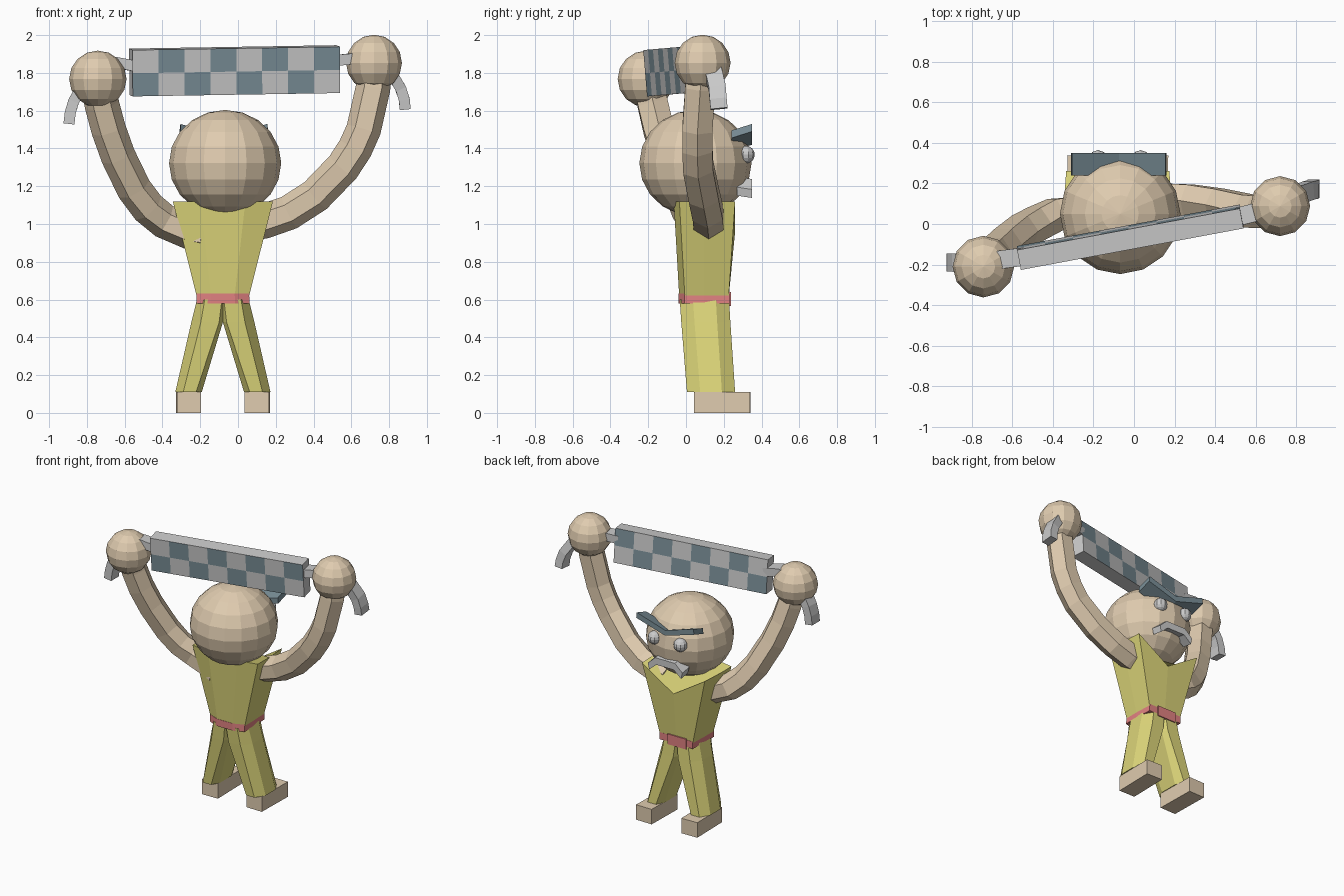
import bpy, bmesh, math
from mathutils import Vector, Matrix

if "Cube" in bpy.data.objects:
    bpy.data.objects.remove(bpy.data.objects["Cube"])


def material(name, rgb):
    m = bpy.data.materials.new(name)
    m.diffuse_color = (*rgb, 1)
    m.use_nodes = True
    m.node_tree.nodes["Principled BSDF"].inputs["Base Color"].default_value = m.diffuse_color
    return m


SKIN = material("skin", (0.74, 0.60, 0.43))
YELLOW = material("yellow_cloth", (0.71, 0.66, 0.19))
RED = material("red_cloth", (0.75, 0.22, 0.22))
DARK = material("dark_slate", (0.20, 0.28, 0.32))
GREY = material("light_grey", (0.6, 0.6, 0.6))


def finish(name, bm, *mats):
    bmesh.ops.recalc_face_normals(bm, faces=bm.faces)
    me = bpy.data.meshes.new(name)
    bm.to_mesh(me)
    bm.free()
    for m in mats:
        me.materials.append(m)
    ob = bpy.data.objects.new(name, me)
    bpy.context.collection.objects.link(ob)
    return ob


def loft(name, rings, mat):
    bm = bmesh.new()
    vs = [[bm.verts.new(p) for p in r] for r in rings]
    n = len(rings[0])
    for a, b in zip(vs, vs[1:]):
        for i in range(n):
            j = (i + 1) % n
            bm.faces.new((a[i], a[j], b[j], b[i]))
    bm.faces.new(vs[0])
    bm.faces.new(vs[-1])
    return finish(name, bm, mat)


def sweep(name, pts, section, mat):
    """Sweep a (side, normal) section along a path; the side axis stays near y."""
    pts = [Vector(p) for p in pts]
    rings = []
    for i, p in enumerate(pts):
        t = (pts[min(i + 1, len(pts) - 1)] - pts[max(i - 1, 0)]).normalized()
        nrm = t.cross(Vector((0, 1, 0))).normalized()
        side = nrm.cross(t)
        rings.append([p + side * a + nrm * b for a, b in section])
    return loft(name, rings, mat)


def rect(w, h):
    return [(-w / 2, -h / 2), (w / 2, -h / 2), (w / 2, h / 2), (-w / 2, h / 2)]


def ngon(n, r):
    return [(r * math.cos(math.tau * (i + .5) / n), r * math.sin(math.tau * (i + .5) / n)) for i in range(n)]


def ball(name, loc, scale, seg, rings, mat):
    bm = bmesh.new()
    bmesh.ops.create_uvsphere(bm, u_segments=seg, v_segments=rings, radius=1)
    bm.transform(Matrix.Translation(loc) @ Matrix.Diagonal((*scale, 1)))
    return finish(name, bm, mat)


def box(name, loc, size, mat, turn=0):
    bm = bmesh.new()
    bmesh.ops.create_cube(bm, size=1)
    bm.transform(Matrix.Translation(loc) @ Matrix.Rotation(turn, 4, 'Z') @ Matrix.Diagonal((*size, 1)))
    return finish(name, bm, mat)


CX = -0.08

# Head, eyes, brow and mouth (the face looks toward +y)
ball("head", (-0.068, 0.05, 1.322), (0.297, 0.297, 0.282), 16, 10, SKIN)
for s in (-1, 1):
    ball("eye", (-0.072 + s * 0.105, 0.317, 1.367), (0.047, 0.047, 0.047), 10, 8, GREY)


def face_strip(name, outline, y0, y1, rise, mat):
    """Extrude an xz outline from y0 to y1, climbing by rise toward the front."""
    loft(name, [[(-0.075 + x, y0, z) for x, z in outline],
                [(-0.075 + x, y1, z + rise) for x, z in outline]], mat)


face_strip("brow", [(-.235, 1.455), (0, 1.385), (.235, 1.455), (.23, 1.495), (0, 1.425), (-.23, 1.495)],
           .24, .35, .035, DARK)
face_strip("mouth", [(-.13, 1.15), (-.07, 1.2), (.07, 1.2), (.13, 1.15),
                     (.14, 1.195), (.08, 1.25), (-.08, 1.25), (-.14, 1.195)], .27, .35, -.012, GREY)


# Jacket flaring to the shoulders, with a V neck on the +y side
def waist(w, y0, y1, z, dip=0, ridge=.03):
    """Eight-point body outline with a low point in the middle of the +y side."""
    ym = (y0 + y1) / 2
    pts = [(w, y0 + ridge, z), (w, ym, z), (w * .96, y1, z), (0, y1, z - dip),
           (-w * .96, y1, z), (-w, ym, z), (-w, y0 + ridge, z), (-w * .45, y0, z), (w * .45, y0, z)]
    return [(CX + x, y, q) for x, y, q in pts]


loft("jacket", [waist(.134, -.035, .225, .6),
                waist(.265, -.065, .26, 1.12, .16)], YELLOW)

# Belt and knot
loft("belt", [waist(.141, -.039, .229, .58), waist(.139, -.039, .229, .632)], RED)
box("belt_knot", (CX - .01, .22, .603), (.15, .035, .075), RED)

# Trouser legs and block feet
for s, side in ((-1, "left"), (1, "right")):
    def leg_ring(a, b, y0, y1, z, inner):
        """Inner edge a, outer edge b; inner is the cut at the inside corners."""
        m, h = (a + b) / 2, (b - a) / 2
        pts = [(b, y0 + .07), (b, y1 - .07), (m + h * .4, y1), (a + inner, y1),
               (a, y1 - inner * 2), (a, y0 + inner * 2), (a + inner, y0), (m + h * .4, y0)]
        return [(CX + s * x, y, z) for x, y in pts]
    loft(side + "_leg", [leg_ring(0, .137, -.033, .228, .6, .005),
                         leg_ring(0, .167, -.025, .235, .48, .02),
                         leg_ring(.112, .252, .005, .26, .11, .03)], YELLOW)
    box(side + "_foot", (CX + s * .182, .192, .055), (.128, .295, .11), SKIN, -s * .02)

# Raised six-sided arms
sweep("left_arm", [(-.17, .03, .945), (-.25, .055, .955), (-.39, .045, 1.015), (-.475, .005, 1.085),
                   (-.55, -.035, 1.185), (-.635, -.1, 1.36), (-.685, -.145, 1.5),
                   (-.72, -.175, 1.63), (-.74, -.2, 1.74)], ngon(6, .092), SKIN)
sweep("right_arm", [(.06, .12, 1.0), (.14, .12, 1.015), (.27, .115, 1.06), (.41, .095, 1.15),
                    (.555, .065, 1.30), (.62, .06, 1.40), (.665, .06, 1.5), (.715, .075, 1.72),
                    (.72, .085, 1.82)], ngon(6, .092), SKIN)

# Fists
ball("left_hand", (-.742, -.21, 1.768), (.152, .152, .15), 12, 8, SKIN)
ball("right_hand", (.72, .088, 1.853), (.148, .148, .149), 12, 8, SKIN)

# Checkered plate held overhead; the solidify rim is plain grey
bm = bmesh.new()
bmesh.ops.create_grid(bm, x_segments=8, y_segments=2, size=1)
for f in bm.faces:
    c = f.calc_center_median()
    f.material_index = (int((c.x + 1) * 4) + (c.y > 0)) % 2
yaw, tilt, lean = math.atan2(.205, 1.1), -.016, .08
bm.transform(Matrix.Translation((-.018, -.065, 1.811)) @ Matrix.Rotation(yaw, 4, 'Z')
             @ Matrix.Rotation(tilt, 4, 'Y') @ Matrix.Rotation(math.pi / 2 + lean, 4, 'X')
             @ Matrix.Diagonal((.558, .123, 1, 1)))
plate = finish("checkered_plate", bm, DARK, GREY, GREY)
sol = plate.modifiers.new("thickness", 'SOLIDIFY')
sol.thickness, sol.offset, sol.material_offset_rim = .1, 0, 1

# Straps run from the plate through the fists and droop outside
sweep("left_strap", [(-.54, -.16, 1.835), (-.65, -.175, 1.855), (-.75, -.2, 1.82), (-.83, -.195, 1.72),
                     (-.87, -.19, 1.65), (-.888, -.19, 1.59), (-.895, -.19, 1.53)], rect(.09, .058), GREY)
sweep("right_strap", [(.51, .035, 1.865), (.61, .06, 1.875), (.72, .1, 1.87), (.81, .145, 1.8),
                      (.86, .165, 1.72), (.88, .17, 1.66), (.885, .175, 1.61)], rect(.09, .058), GREY)
